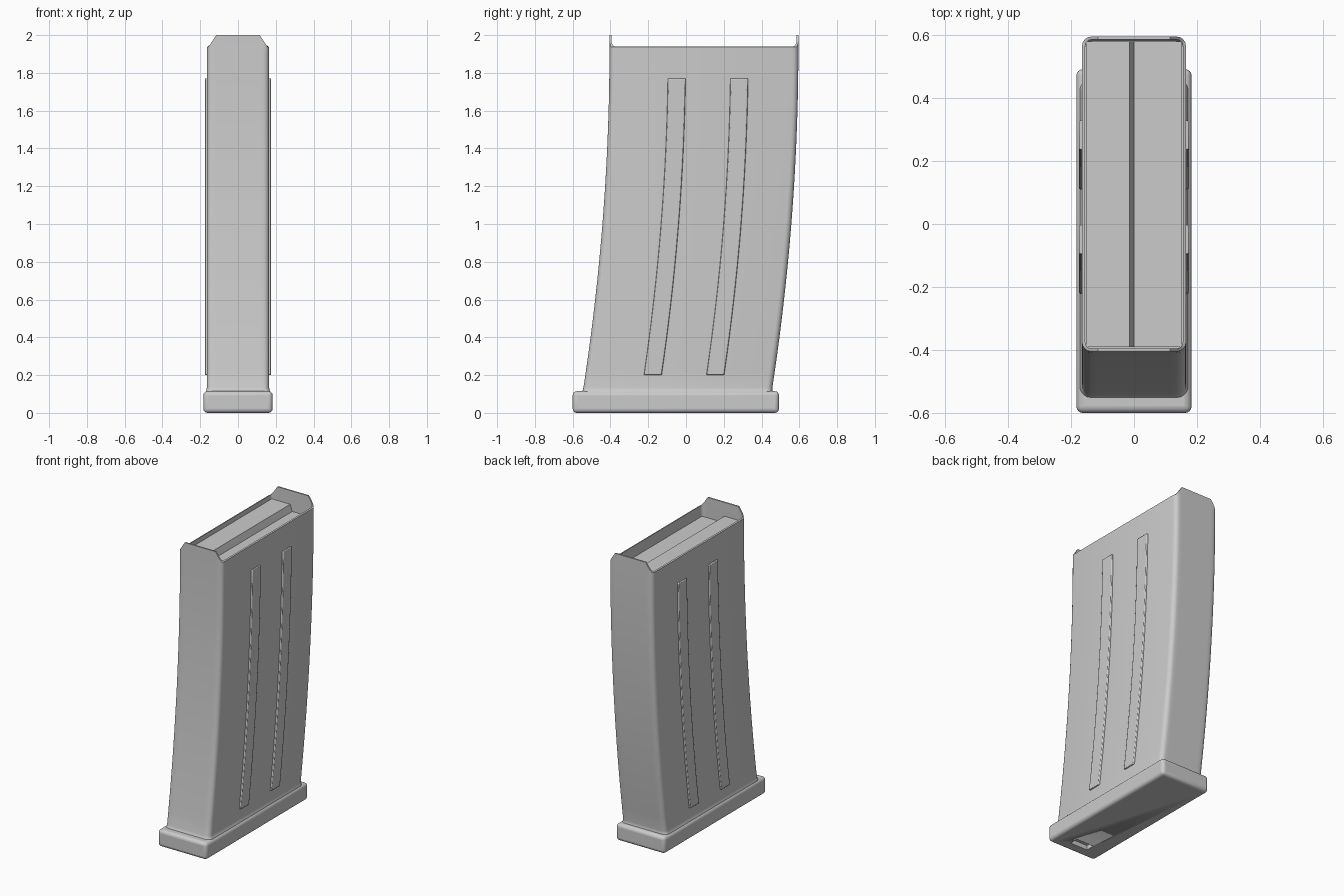
import bpy, bmesh, math

if "Cube" in bpy.data.objects:
    bpy.data.objects.remove(bpy.data.objects["Cube"])

RIM, FOOT = 1.937, 0.09


def lean(z):
    """Forward shift of the curved body at height z."""
    return 0.095 - 0.14 * ((1.94 - z) / 1.82) ** 2


def make(name, verts, faces, bevel=0, segments=3):
    mesh = bpy.data.meshes.new(name)
    mesh.from_pydata(verts, [], faces)
    bm = bmesh.new()
    bm.from_mesh(mesh)
    bmesh.ops.recalc_face_normals(bm, faces=bm.faces)
    bm.to_mesh(mesh)
    bm.free()
    ob = bpy.data.objects.new(name, mesh)
    bpy.context.collection.objects.link(ob)
    if bevel:
        m = ob.modifiers.new("bevel", 'BEVEL')
        m.width, m.segments, m.limit_method = bevel, segments, 'ANGLE'
    bpy.ops.object.select_all(action='DESELECT')
    bpy.context.view_layer.objects.active = ob
    ob.select_set(True)
    bpy.ops.object.shade_smooth_by_angle(angle=math.radians(35))
    return ob


def loft(name, rings, **kw):
    n = len(rings[0])
    verts = [p for r in rings for p in r]
    faces = [(k * n + i, k * n + (i + 1) % n, (k + 1) * n + (i + 1) % n, (k + 1) * n + i)
             for k in range(len(rings) - 1) for i in range(n)]
    faces += [tuple(range(n)), tuple(range(len(verts) - n, len(verts)))]
    return make(name, verts, faces, **kw)


def outline(hx, hy, r, seg=4):
    """Rounded rectangle with extra points on the short ends for the lips."""
    pts = []
    for q, (sx, sy) in enumerate([(1, 1), (-1, 1), (-1, -1), (1, -1)]):
        arc = []
        for i in range(seg + 1):
            a = math.pi / 2 * (q + i / seg)
            arc.append((sx * (hx - r) + r * math.cos(a), sy * (hy - r) + r * math.sin(a)))
        lip = (sx * 0.115, sy * hy)
        pts += arc + [lip] if q % 2 == 0 else [lip] + arc
    return pts


def box(name, x0, x1, y0, y1, z0, z1, **kw):
    rings = [[(x0, y0, z), (x1, y0, z), (x1, y1, z), (x0, y1, z)] for z in (z0, z1)]
    return loft(name, rings, **kw)


# Curved hollow body with raised, chamfered front and back lips
def ring(pts, z):
    return [(x, y + lean(z), z) for x, y in pts]


def rim(pts):
    out = []
    for x, y in pts:
        t = max(0, min(1, (0.157 - abs(x)) / 0.042))
        out.append((x, y + lean(RIM), RIM + (2 - RIM) * t))
    return out


outer, inner = outline(0.165, 0.5, 0.03), outline(0.155, 0.49, 0.02)
rings = [ring(outline(0.172, 0.507, 0.035), FOOT), ring(outline(0.172, 0.507, 0.035), 0.112),
         ring(outline(0.167, 0.502, 0.032), 0.12)]
rings += [ring(outer, 0.135 + (1.9 - 0.135) * i / 20) for i in range(21)]
rings += [rim(outer), rim(inner), ring(inner, 1.88), ring(inner, 1.6)]
loft("magazine_body", rings)

# Raised ribs following the body curve on both sides
for side, label in ((1, "right"), (-1, "left")):
    for n, y0 in enumerate((-0.192, 0.139)):
        rib = []
        for i in range(17):
            z = 0.2 + 1.57 * i / 16
            a, b = y0 + lean(z), y0 + 0.098 + lean(z)
            rib.append([(side * 0.155, a, z), (side * 0.175, a + 0.004, z),
                        (side * 0.175, b - 0.004, z), (side * 0.155, b, z)])
        loft(f"{label}_rib_{n + 1}", rib, bevel=0.004, segments=2)

# Stepped follower plate inside the mouth
profile = [(-0.153, 1.7), (0.153, 1.7), (0.153, 1.865), (0.0, 1.865), (-0.015, 1.91), (-0.153, 1.91)]
loft("follower", [[(x, y, z) for x, z in profile] for y in (-0.39, 0.58)])

# Base plate with a latch slot underneath
base = box("base_plate", -0.183, 0.183, -0.6, 0.492, 0, 0.115, bevel=0.022, segments=4)
cutter = box("slot_cutter", -0.065, 0.065, -0.525, -0.465, -0.05, 0.03)
cutter.hide_render = True
cutter.hide_set(True)
cut = base.modifiers.new("slot", 'BOOLEAN')
cut.operation, cut.object, cut.solver = 'DIFFERENCE', cutter, 'EXACT'
